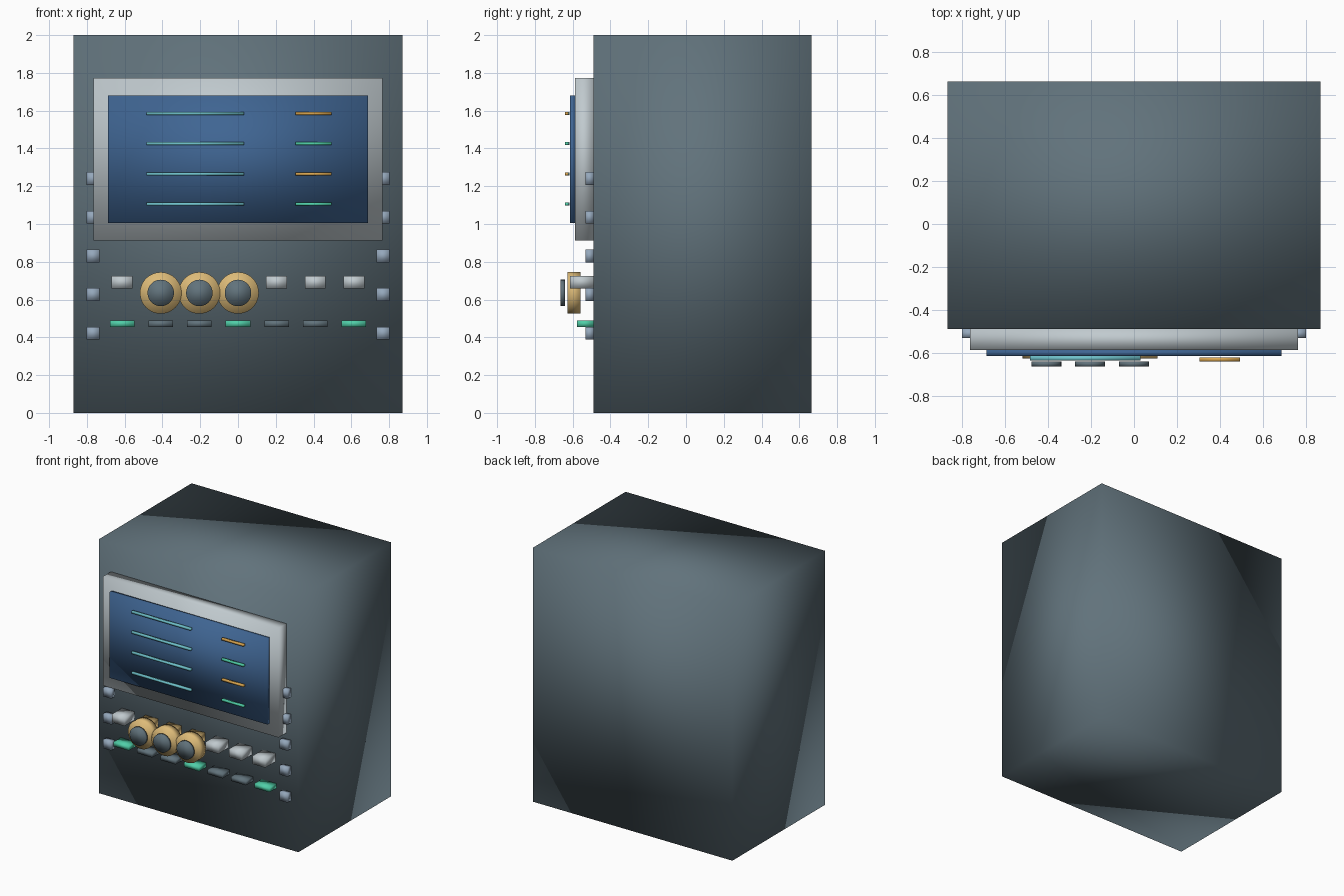
import bpy
import math

cube = bpy.data.objects.get("Cube")
if cube:
    bpy.data.objects.remove(cube, do_unlink=True)


def material(name, r, g, b):
    m = bpy.data.materials.new(name)
    m.use_nodes = True
    m.diffuse_color = (r, g, b, 1)
    for node in m.node_tree.nodes:
        if node.type == 'BSDF_PRINCIPLED':
            node.inputs["Base Color"].default_value = (r, g, b, 1)
    return m


SLATE = material("slate", 0.12, 0.17, 0.20)
SILVER = material("silver", 0.53, 0.59, 0.62)
BLUE = material("screen blue", 0.05, 0.13, 0.29)
GOLD = material("gold", 0.73, 0.50, 0.19)
STEEL = material("blue steel", 0.30, 0.39, 0.50)
CYAN = material("cyan", 0.16, 0.54, 0.60)
GREEN = material("green", 0.08, 0.62, 0.39)
AMBER = material("amber", 0.72, 0.39, 0.08)


def finish(name, mat):
    ob = bpy.context.object
    ob.name = name
    ob.data.materials.append(mat)
    # Soft normals run across every edge
    for p in ob.data.polygons:
        p.use_smooth = True
    return ob


def box(name, mat, x, z, width, height, front, back):
    bpy.ops.mesh.primitive_cube_add(size=1, location=(x, (front + back) / 2, z))
    bpy.context.object.scale = (width, back - front, height)
    bpy.ops.object.transform_apply(location=False, rotation=False, scale=True)
    return finish(name, mat)


def disc(name, mat, x, z, radius, front, back):
    bpy.ops.mesh.primitive_cylinder_add(
        vertices=48, radius=radius, depth=back - front,
        location=(x, (front + back) / 2, z), rotation=(math.pi / 2, 0, 0))
    return finish(name, mat)


FACE = -0.49   # front plane of the cabinet
STEP = 0.2045  # spacing shared by buttons, knobs and bolts

# Cabinet, display frame and screen
box("cabinet", SLATE, 0, 1, 1.74, 2, FACE, 0.665)
box("display_frame", SILVER, 0, 1.343, 1.53, 0.86, -0.588, FACE)
box("screen", BLUE, 0, 1.343, 1.375, 0.677, -0.615, -0.588)

# Readout bars on the screen
for i in range(4):
    z = 1.585 - 0.16 * i
    box("long_readout", CYAN, -0.227, z, 0.515, 0.016, -0.636, -0.616)
    box("short_readout", GREEN if i % 2 else AMBER, 0.4, z, 0.19, 0.016, -0.641, -0.622)

# Two rows of buttons
for i in range(7):
    x = STEP * (i - 3)
    behind_knob = 1 <= i <= 3
    box("upper_button", GOLD if behind_knob else SILVER, x, 0.692, 0.11, 0.065, -0.615, FACE)
    box("lower_button", SLATE if i % 3 else GREEN, x, 0.472, 0.13, 0.035, -0.578, FACE)

# Rotary knobs
for i in range(3):
    x = STEP * (i - 2)
    disc("knob_ring", GOLD, x, 0.635, 0.11, -0.628, -0.558)
    disc("knob_cap", SLATE, x, 0.635, 0.07, -0.665, -0.641)

# Side bolts
for i in range(5):
    for side in (-1, 1):
        box("bolt", STEEL, side * 0.768, 1.24 - STEP * i, 0.07, 0.068, -0.532, FACE)
